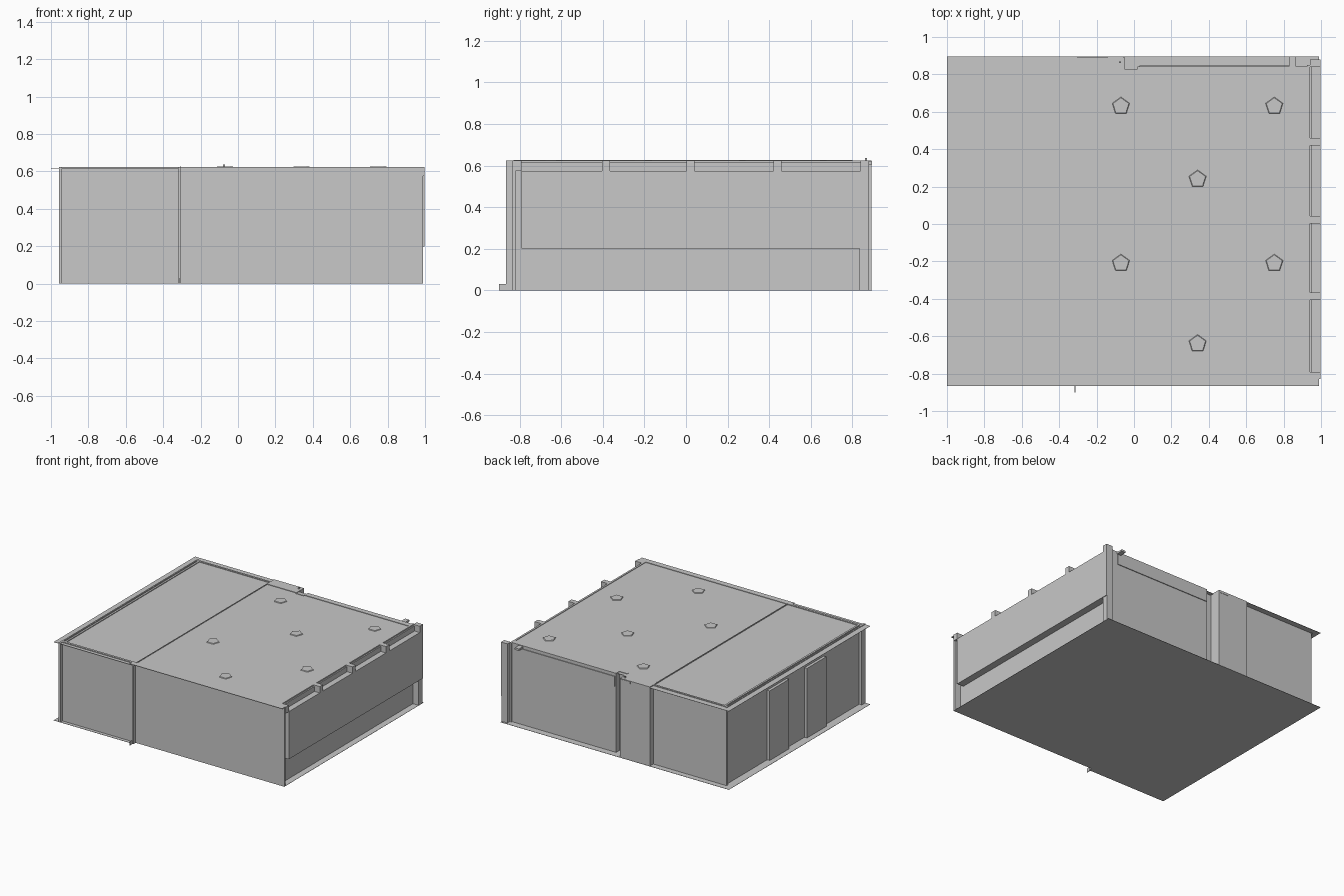
import bpy
import bmesh

cube = bpy.data.objects.get("Cube")
if cube:
    bpy.data.objects.remove(cube, do_unlink=True)

grey = bpy.data.materials.new("plain_grey")
grey.use_nodes = True
colour = (0.58, 0.58, 0.58, 1)
grey.diffuse_color = colour
grey.node_tree.nodes["Principled BSDF"].inputs["Base Color"].default_value = colour


def finish(name, bm):
    mesh = bpy.data.meshes.new(name)
    bm.to_mesh(mesh)
    bm.free()
    mesh.materials.append(grey)
    obj = bpy.data.objects.new(name, mesh)
    bpy.context.collection.objects.link(obj)
    return obj


def box(name, x, y, z):
    """Box spanning three (low, high) ranges."""
    bm = bmesh.new()
    bmesh.ops.create_cube(bm, size=1)
    for v in bm.verts:
        v.co = [r[0] if c < 0 else r[1] for c, r in zip(v.co, (x, y, z))]
    return finish(name, bm)


TOP = 0.625
ROOF = 0.619
FRONT, BACK = -0.865, 0.895
FACE = -0.838      # outer face of the front walls
SIDE = -0.957      # outer face of the side doors
SPLIT = -0.305     # wall between the two rooms
INNER = 0.94       # recessed wall face on the window side
EDGE = 0.99

# Floor and roof sheets, overhanging the walls
box("small_room_floor", (-1, SPLIT), (FRONT, BACK), (0, 0.002))
box("large_room_floor", (SPLIT, EDGE), (FACE, BACK), (0, 0.002))
box("small_room_roof", (-1, SPLIT), (FRONT, BACK), (ROOF - 0.002, ROOF))
box("large_room_roof", (SPLIT, INNER), (FACE, 0.83), (ROOF, ROOF + 0.002))
box("front_roof_lip", (-0.34, EDGE), (FRONT, -0.83), (TOP - 0.004, TOP))

# Front walls, with a fin and a floor stop between the rooms
box("large_front_wall", (SPLIT, EDGE), (FACE, -0.82), (0, TOP))
box("small_front_wall", (SIDE, SPLIT), (FACE, -0.82), (0, TOP))
box("front_end_post", (SIDE, SIDE + 0.015), (FRONT, FACE), (0, TOP))
box("front_fin", (-0.318, SPLIT), (FRONT, FACE), (0, TOP))
box("front_floor_stop", (-0.317, -0.312), (-0.9, FRONT), (0, 0.03))

# Side wall with two door slabs
box("door_side_wall", (-0.935, -0.92), (FACE, 0.85), (0, TOP))
box("door_side_coping", (-0.955, -0.945), (FACE, 0.855), (0.612, TOP))
for i, y in enumerate((0.205, -0.26)):
    box(f"side_door_{i + 1}", (SIDE, -0.925), (y - 0.12, y + 0.12), (0, 0.55))

# Back walls, and a column standing beside a narrow recess
box("small_back_wall", (SIDE + 0.007, SPLIT), (0.835, 0.85), (0, TOP))
box("large_back_wall", (0.02, INNER), (0.8, 0.842), (0, TOP))
box("back_recess_wall", (-0.05, 0.02), (0.79, 0.8), (0, TOP))
box("back_lintel", (0.03, 0.86), (0.84, 0.848), (0.52, 0.6))
box("back_column", (-0.31, -0.05), (0.8, 0.893), (0, TOP))

# Dividing wall whose top shows as a narrow ridge in the roof
box("dividing_wall", (SPLIT - 0.006, SPLIT), (-0.83, 0.8), (0, TOP + 0.001))

# Window side: recessed wall, projecting panel, corner post
box("window_side_wall", (INNER - 0.015, INNER), (-0.83, 0.85), (0, TOP))
box("window_side_panel", (INNER, 0.996), (-0.79, 0.88), (0.2, 0.575))
box("corner_post", (INNER, EDGE), (0.835, 0.88), (0, 0.2))
box("upper_rail", (INNER, 0.95), (-0.79, 0.88), (0.575, 0.615))

# Brackets above the panel
for i, y in enumerate((-0.81, -0.385, 0.022, 0.44, 0.86)):
    box(f"rail_bracket_{i + 1}", (INNER, 0.996), (y - 0.02, y + 0.02), (0.575, TOP))

# Small fixings along the top of the back wall
for i, (x, w) in enumerate(((0.848, 0.018), (-0.1, 0.04))):
    box(f"back_fixing_{i + 1}", (x - w, x + w), (0.84, BACK), (0.605, 0.62))
box("roof_pin", (-0.08, -0.07), (0.86, 0.87), (0.62, 0.637))

# Five-sided roof fittings
for i, (x, y) in enumerate(((-0.07, 0.63), (0.75, 0.63), (0.34, 0.24),
                            (-0.07, -0.21), (0.75, -0.21), (0.34, -0.64))):
    bm = bmesh.new()
    bmesh.ops.create_cone(bm, cap_ends=True, segments=5, radius1=0.05,
                          radius2=0.045, depth=0.006)
    fitting = finish(f"roof_fitting_{i + 1}", bm)
    fitting.location = (x, y, TOP - 0.002)
